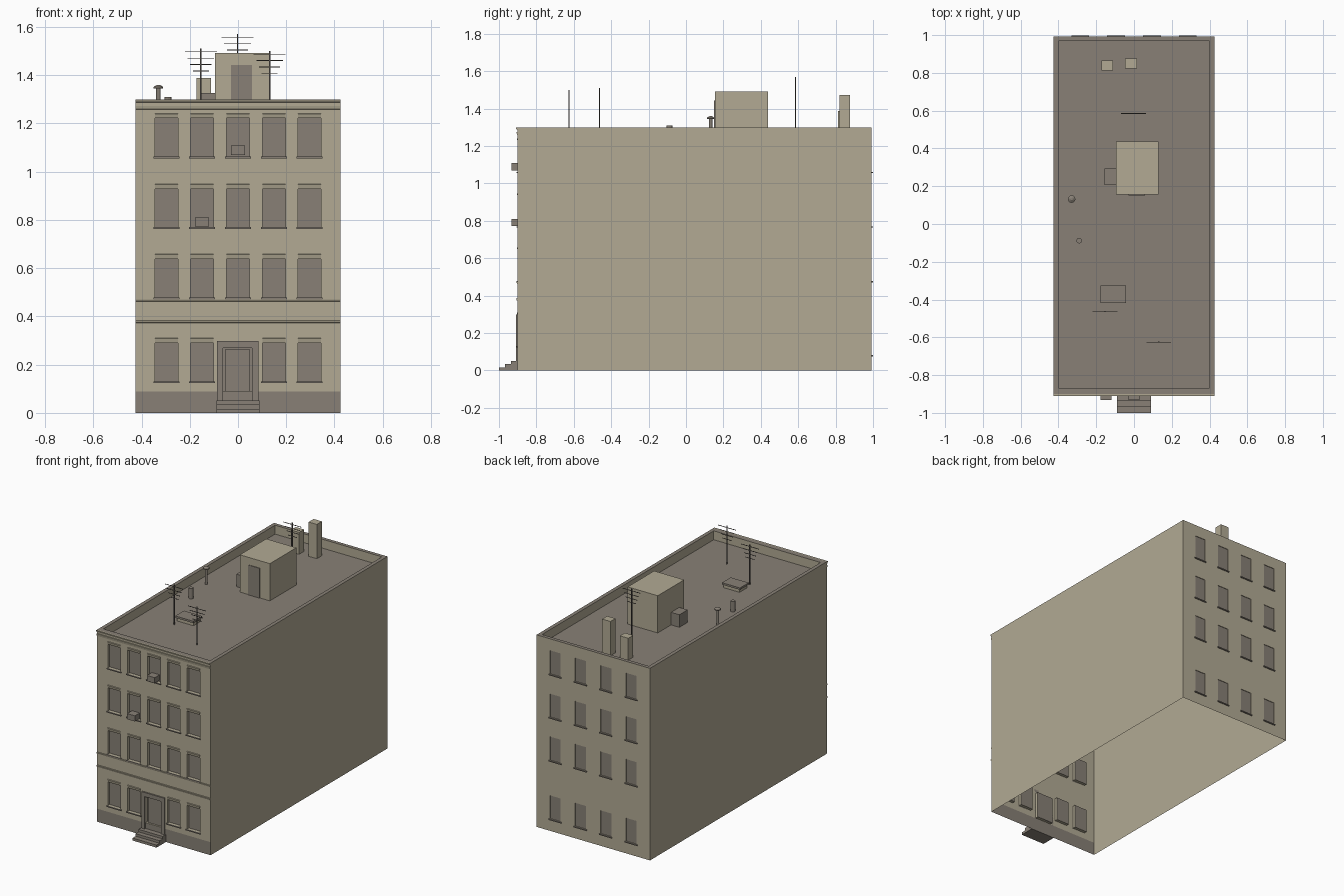
import bpy, bmesh, math

if "Cube" in bpy.data.objects:
    bpy.data.objects.remove(bpy.data.objects["Cube"])


def material(name, rgb):
    m = bpy.data.materials.new(name)
    m.diffuse_color = (*rgb, 1)
    m.use_nodes = True
    m.node_tree.nodes["Principled BSDF"].inputs["Base Color"].default_value = m.diffuse_color
    return m


TAN = material("tan masonry", (0.445, 0.402, 0.296))
GREY = material("warm grey", (0.246, 0.217, 0.182))
DARK = material("dark metal", (0.10, 0.09, 0.08))


def finish(name, bm, mats):
    bmesh.ops.remove_doubles(bm, verts=bm.verts, dist=0.0003)
    me = bpy.data.meshes.new(name)
    bm.to_mesh(me)
    bm.free()
    for m in mats:
        me.materials.append(m)
    ob = bpy.data.objects.new(name, me)
    bpy.context.collection.objects.link(ob)
    return ob


def quad(bm, pts, mat=0):
    f = bm.faces.new([bm.verts.new(p) for p in pts])
    f.material_index = mat
    return f


def add_box(bm, x0, x1, y0, y1, z0, z1):
    vs = bmesh.ops.create_cube(bm, size=1)["verts"]
    for v in vs:
        v.co = ((x0 + x1) / 2 + v.co.x * (x1 - x0),
                (y0 + y1) / 2 + v.co.y * (y1 - y0),
                (z0 + z1) / 2 + v.co.z * (z1 - z0))


def box(name, dims, mat):
    bm = bmesh.new()
    add_box(bm, *dims)
    return finish(name, bm, [mat])


def prism(name, profile, spans, mat):
    """Extrude a (y, z) profile along x for every (x0, x1) span."""
    bm = bmesh.new()
    for x0, x1 in spans:
        a = [bm.verts.new((x0, y, z)) for y, z in profile]
        b = [bm.verts.new((x1, y, z)) for y, z in profile]
        bm.faces.new(a)
        bm.faces.new(b[::-1])
        for i in range(len(a)):
            j = (i + 1) % len(a)
            bm.faces.new((a[j], a[i], b[i], b[j]))
    bmesh.ops.recalc_face_normals(bm, faces=bm.faces)
    return finish(name, bm, [mat])


def lathe(name, x, y, profile, mat, n=12):
    """Stack of (radius, z) rings, closed at both ends."""
    bm = bmesh.new()
    rings = [[bm.verts.new((x + r * math.cos(2 * math.pi * i / n),
                            y + r * math.sin(2 * math.pi * i / n), z))
              for i in range(n)] for r, z in profile]
    for a, b in zip(rings, rings[1:]):
        for i in range(n):
            j = (i + 1) % n
            bm.faces.new((a[i], a[j], b[j], b[i]))
    bm.faces.new(rings[0][::-1])
    bm.faces.new(rings[-1])
    return finish(name, bm, [mat])


HX, YF, YB, TOP, DECK = 0.425, -0.9, 0.992, 1.3, 1.24
PLINTH = 0.088


def wall(name, y, out, holes, depth, plinth):
    """Wall facing out*y with recessed rectangular openings (x0, x1, z0, z1)."""
    bm = bmesh.new()
    xs = sorted({-HX, HX, *[v for h in holes for v in h[:2]]})
    zs = sorted({0, TOP, PLINTH, *[v for h in holes for v in h[2:]]})

    def add(pts, mat=0):
        quad(bm, pts if out < 0 else pts[::-1], mat)

    for x0, x1 in zip(xs, xs[1:]):
        for z0, z1 in zip(zs, zs[1:]):
            cx, cz = (x0 + x1) / 2, (z0 + z1) / 2
            if not any(a < cx < b and c < cz < d for a, b, c, d in holes):
                add([(x0, y, z0), (x1, y, z0), (x1, y, z1), (x0, y, z1)],
                    1 if plinth and cz < PLINTH else 0)
    d = y - out * depth
    for x0, x1, z0, z1 in holes:
        add([(x0, d, z0), (x1, d, z0), (x1, d, z1), (x0, d, z1)], 1)
        c = [(x0, z0), (x1, z0), (x1, z1), (x0, z1)]
        for (ax, az), (bx, bz) in zip(c, c[1:] + c[:1]):
            add([(ax, y, az), (bx, y, bz), (bx, d, bz), (ax, d, az)])
    return finish(name, bm, [TAN, GREY])


# Window layout
UPPER = [(0.478, 0.638), (0.77, 0.928), (1.062, 1.222)]
front_cols = [-0.297, -0.149, 0, 0.149, 0.297]
back_cols = [-0.285, -0.095, 0.095, 0.285]
DOOR = (-0.063, 0.059, 0.09, 0.27)
front_holes = [(c - 0.048, c + 0.048, a, b) for a, b in UPPER + [(0.13, 0.29)]
               for c in front_cols if a > 0.2 or c != 0]
back_holes = [(c - 0.04, c + 0.04, a, b) for a, b in UPPER + [(0.082, 0.24)]
              for c in back_cols]

# Street and rear walls
wall("front_wall", YF, -1, front_holes + [DOOR], 0.02, True)
wall("back_wall", YB, 1, back_holes, 0.004, False)

# Side walls, parapet rim and roof deck; the base is open
bm = bmesh.new()
for s in (-1, 1):
    pts = [(s * HX, YF, 0), (s * HX, YB, 0), (s * HX, YB, TOP), (s * HX, YF, TOP)]
    quad(bm, pts[::s])
IX, JF, JB = 0.40, -0.868, 0.968
outer = [(-HX, YF), (HX, YF), (HX, YB), (-HX, YB)]
inner = [(-IX, JF), (IX, JF), (IX, JB), (-IX, JB)]
for i in range(4):
    j = (i + 1) % 4
    quad(bm, [(*outer[i], TOP), (*outer[j], TOP), (*inner[j], TOP), (*inner[i], TOP)], 1)
    quad(bm, [(*inner[i], TOP), (*inner[j], TOP), (*inner[j], DECK), (*inner[i], DECK)])
quad(bm, [(*p, DECK) for p in inner], 1)
finish("side_walls_and_roof", bm, [TAN, GREY])

# Sills and sloped window heads
bm = bmesh.new()
for x0, x1, z0, z1 in front_holes:
    add_box(bm, x0 - 0.006, x1 + 0.006, YF - 0.007, YF, z0 - 0.007, z0)
for x0, x1, z0, z1 in back_holes:
    add_box(bm, x0 - 0.007, x1 + 0.007, YB, YB + 0.007, z0 - 0.007, z0)
finish("window_sills", bm, [GREY])
for a, b in UPPER + [(0.13, 0.29)]:
    prism("window_heads", [(YF, b), (YF - 0.004, b + 0.018), (YF, b + 0.02)],
          [(h[0], h[1]) for h in front_holes if h[2] == a], TAN)

# Horizontal mouldings on the street side
for z0, z1, d in [(0.372, 0.386, 0.008), (0.461, 0.473, 0.006),
                  (1.258, 1.275, 0.006), (1.286, 1.3, 0.01)]:
    prism("facade_moulding",
          [(YF, z0), (YF - d * 0.6, z0 + 0.002), (YF - d, z1 - 0.003), (YF - d, z1), (YF, z1)],
          [(-HX, HX)], TAN)

# Entrance: surround, inset leaf and steps
bm = bmesh.new()
add_box(bm, -0.087, DOOR[0], YF - 0.01, YF, 0.05, 0.298)
add_box(bm, DOOR[1], 0.085, YF - 0.01, YF, 0.05, 0.298)
add_box(bm, DOOR[0], DOOR[1], YF - 0.01, YF, 0.27, 0.298)
finish("door_surround", bm, [GREY])
box("door_leaf", (-0.053, 0.049, YF + 0.012, YF + 0.021, 0.09, 0.262), GREY)
prism("entrance_steps",
      [(YF, 0), (-1, 0), (-1, 0.017), (-0.967, 0.017), (-0.967, 0.034),
       (-0.935, 0.034), (-0.935, 0.051), (YF, 0.051)], [(-0.09, 0.09)], GREY)

# Window air conditioners
for x, z in [(-0.149, 0.772), (0, 1.07)]:
    box("air_conditioner", (x - 0.029, x + 0.029, -0.932, YF + 0.02, z, z + 0.038), GREY)

# Roof structures
box("stair_house", (-0.095, 0.13, 0.155, 0.438, DECK, 1.492), TAN)
box("stair_house_door", (-0.03, 0.057, 0.151, 0.156, DECK, 1.442), GREY)
box("roof_unit", (-0.157, -0.095, 0.207, 0.295, DECK, 1.325), GREY)
box("short_chimney", (-0.173, -0.111, 0.812, 0.865, DECK, 1.388), TAN)
box("tall_chimney", (-0.047, 0.015, 0.822, 0.876, DECK, 1.472), TAN)
box("roof_hatch_curb", (-0.168, -0.047, -0.41, -0.333, DECK, 1.262), TAN)
box("roof_hatch_lid", (-0.177, -0.042, -0.418, -0.325, 1.262, 1.275), GREY)

# Vents
lathe("capped_vent", -0.33, 0.132,
      [(0.009, DECK), (0.009, 1.345), (0.02, 1.345), (0.02, 1.351), (0.006, 1.36)], GREY)
lathe("pipe_vent", -0.29, -0.088, [(0.015, DECK), (0.015, 1.31)], GREY)

# Aerials: mast with shrinking cross bars
for x, y, top in [(-0.154, -0.463, 1.51), (0.131, -0.625, 1.50), (-0.002, 0.585, 1.57)]:
    bm = bmesh.new()
    add_box(bm, x - 0.003, x + 0.003, y - 0.003, y + 0.003, DECK, top)
    for i in range(4):
        w, z = 0.066 - 0.011 * i, top - 0.013 - 0.0265 * i
        add_box(bm, x - w, x + w, y - 0.0015, y + 0.0015, z - 0.0015, z + 0.0015)
    finish("roof_aerial", bm, [DARK])
